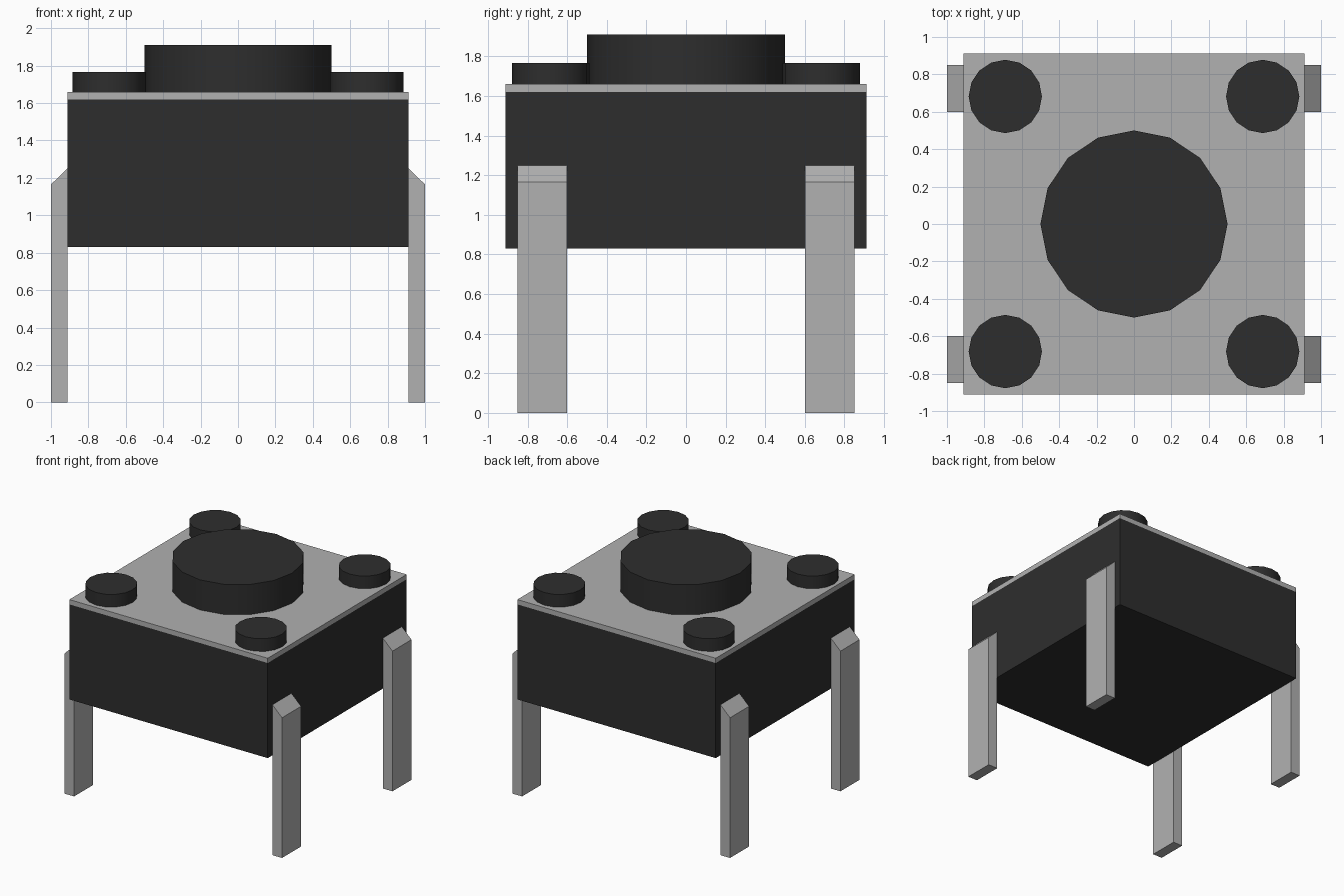
import bpy
import bmesh

cube = bpy.data.objects.get("Cube")
if cube:
    bpy.data.objects.remove(cube, do_unlink=True)

HALF = 0.912       # half width of the housing
BODY_BOTTOM, BODY_TOP, PLATE_TOP = 0.83, 1.62, 1.66


def make_material(name, value):
    mat = bpy.data.materials.new(name)
    mat.use_nodes = True
    colour = (value, value, value, 1)
    mat.diffuse_color = colour
    mat.node_tree.nodes["Principled BSDF"].inputs["Base Color"].default_value = colour
    return mat


black = make_material("black plastic", 0.027)
metal = make_material("grey metal", 0.44)


def box(name, low, high, mat):
    centre = [(a + b) / 2 for a, b in zip(low, high)]
    bpy.ops.mesh.primitive_cube_add(size=1, location=centre)
    obj = bpy.context.object
    obj.name = name
    for v in obj.data.vertices:
        v.co = [c * (b - a) for c, a, b in zip(v.co, low, high)]
    obj.data.materials.append(mat)
    return obj


def disc(name, x, y, radius, top, mat):
    depth = top - PLATE_TOP
    bpy.ops.mesh.primitive_cylinder_add(
        vertices=16, radius=radius, depth=depth, location=(x, y, PLATE_TOP + depth / 2))
    obj = bpy.context.object
    obj.name = name
    obj.data.materials.append(mat)
    bpy.ops.object.shade_smooth_by_angle()


def leg(name, sx, sy):
    # Side profile with a sloped top, extruded along y
    profile = [(HALF, 0), (1.0, 0), (1.0, 1.165), (HALF, 1.25)]
    bm = bmesh.new()
    face = bm.faces.new([bm.verts.new((sx * x, sy * 0.6, z)) for x, z in profile])
    extruded = bmesh.ops.extrude_face_region(bm, geom=[face])
    moved = [g for g in extruded["geom"] if isinstance(g, bmesh.types.BMVert)]
    bmesh.ops.translate(bm, vec=(0, sy * 0.25, 0), verts=moved)
    bmesh.ops.recalc_face_normals(bm, faces=bm.faces)
    mesh = bpy.data.meshes.new(name)
    bm.to_mesh(mesh)
    bm.free()
    mesh.materials.append(metal)
    bpy.context.collection.objects.link(bpy.data.objects.new(name, mesh))


# Housing and metal cover
box("housing", (-HALF, -HALF, BODY_BOTTOM), (HALF, HALF, BODY_TOP), black)
box("cover_plate", (-HALF, -HALF, BODY_TOP), (HALF, HALF, PLATE_TOP), metal)

# Central push button
disc("push_button", 0, 0, 0.5, 1.91, black)

# Corner rivets and legs
for side, sx in (("left", 1), ("right", -1)):
    for end, sy in (("front", -1), ("back", 1)):
        disc(f"{end}_{side}_rivet", sx * 0.688, sy * 0.682, 0.196, 1.765, black)
        leg(f"{end}_{side}_leg", sx, sy)
